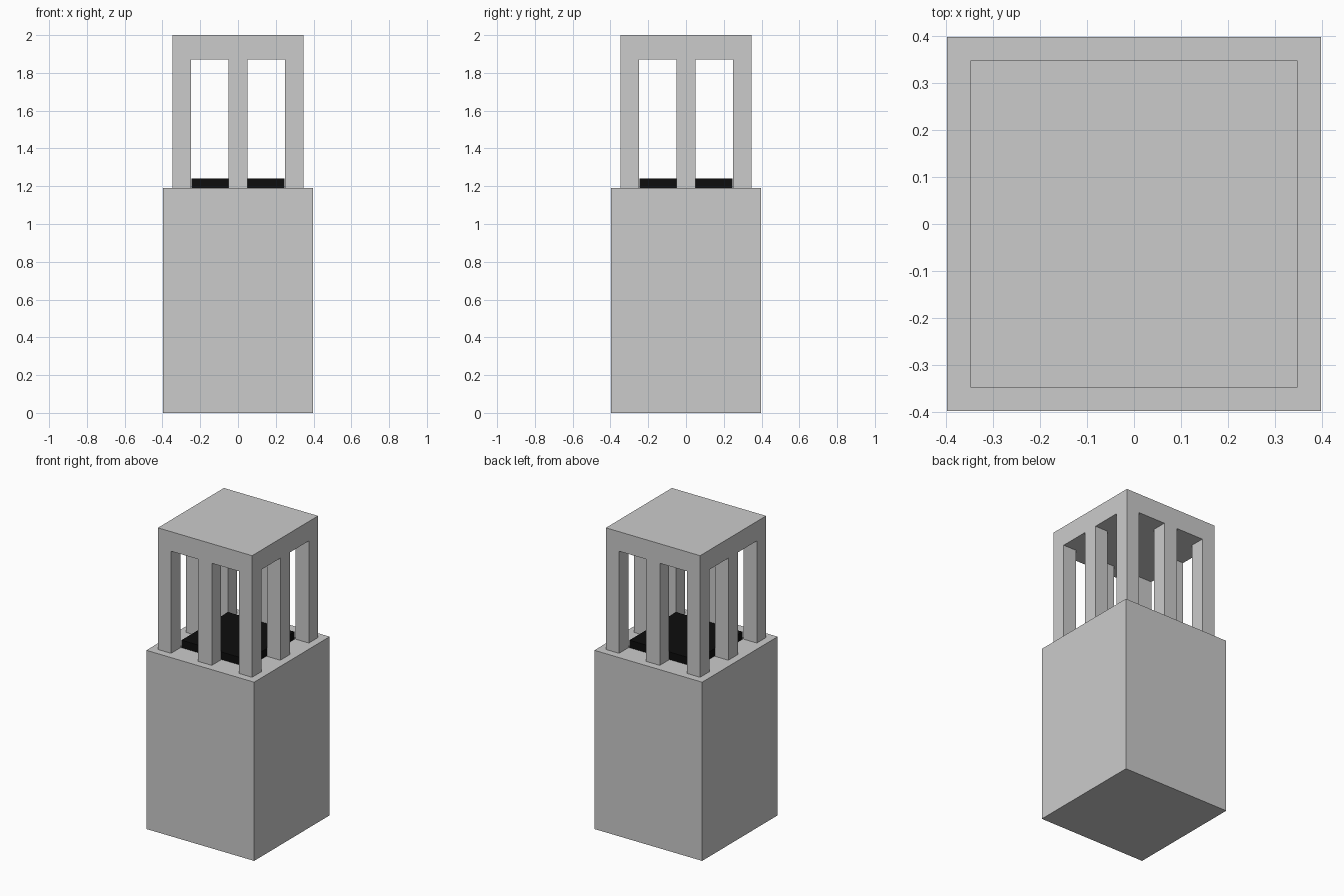
import bpy, bmesh
from mathutils import Vector

if "Cube" in bpy.data.objects:
    bpy.data.objects.remove(bpy.data.objects["Cube"])

BASE_TOP, HEAD, TOP = 1.19, 1.87, 2.0


def finish(name, bm):
    bmesh.ops.recalc_face_normals(bm, faces=bm.faces[:])
    mesh = bpy.data.meshes.new(name)
    bm.to_mesh(mesh)
    bm.free()
    obj = bpy.data.objects.new(name, mesh)
    bpy.context.collection.objects.link(obj)
    return obj


def box(name, half, z0, z1):
    bm = bmesh.new()
    bmesh.ops.create_cube(bm, size=1)
    for v in bm.verts:
        v.co = Vector((v.co.x * 2 * half, v.co.y * 2 * half, z0 if v.co.z < 0 else z1))
    return finish(name, bm)


# Solid pedestal
box("pedestal", 0.397, 0, BASE_TOP)

# Black bed inside the cage
bed = box("fire_bed", 0.245, BASE_TOP, 1.24)
black = bpy.data.materials.new("black")
black.diffuse_color = (0.004, 0.004, 0.004, 1)
black.use_nodes = True
black.node_tree.nodes["Principled BSDF"].inputs["Base Color"].default_value = black.diffuse_color
bed.data.materials.append(black)

# Cage: a 5 x 5 plan grid, thickened into the roof slab
stops = [-0.347, -0.25, -0.05, 0.05, 0.25, 0.347]
bm = bmesh.new()
rows = [[bm.verts.new((x, y, HEAD)) for x in stops] for y in stops]
posts, cells = [], []
for j in range(5):
    for i in range(5):
        f = bm.faces.new((rows[j][i], rows[j][i + 1], rows[j + 1][i + 1], rows[j + 1][i]))
        cells.append(f)
        if i % 2 == 0 and j % 2 == 0 and (i, j) != (2, 2):
            posts.append(f)
roof = bmesh.ops.extrude_face_region(bm, geom=cells, use_keep_orig=True)["geom"]
for v in roof:
    if isinstance(v, bmesh.types.BMVert):
        v.co.z = TOP

# Eight posts pulled down from the slab to the pedestal
for f in bmesh.ops.extrude_discrete_faces(bm, faces=posts)["faces"]:
    for v in f.verts:
        v.co.z = BASE_TOP
bmesh.ops.recalc_face_normals(bm, faces=bm.faces[:])
bmesh.ops.dissolve_limit(bm, angle_limit=0.01, verts=bm.verts[:], edges=bm.edges[:])
finish("cage_and_roof", bm)
